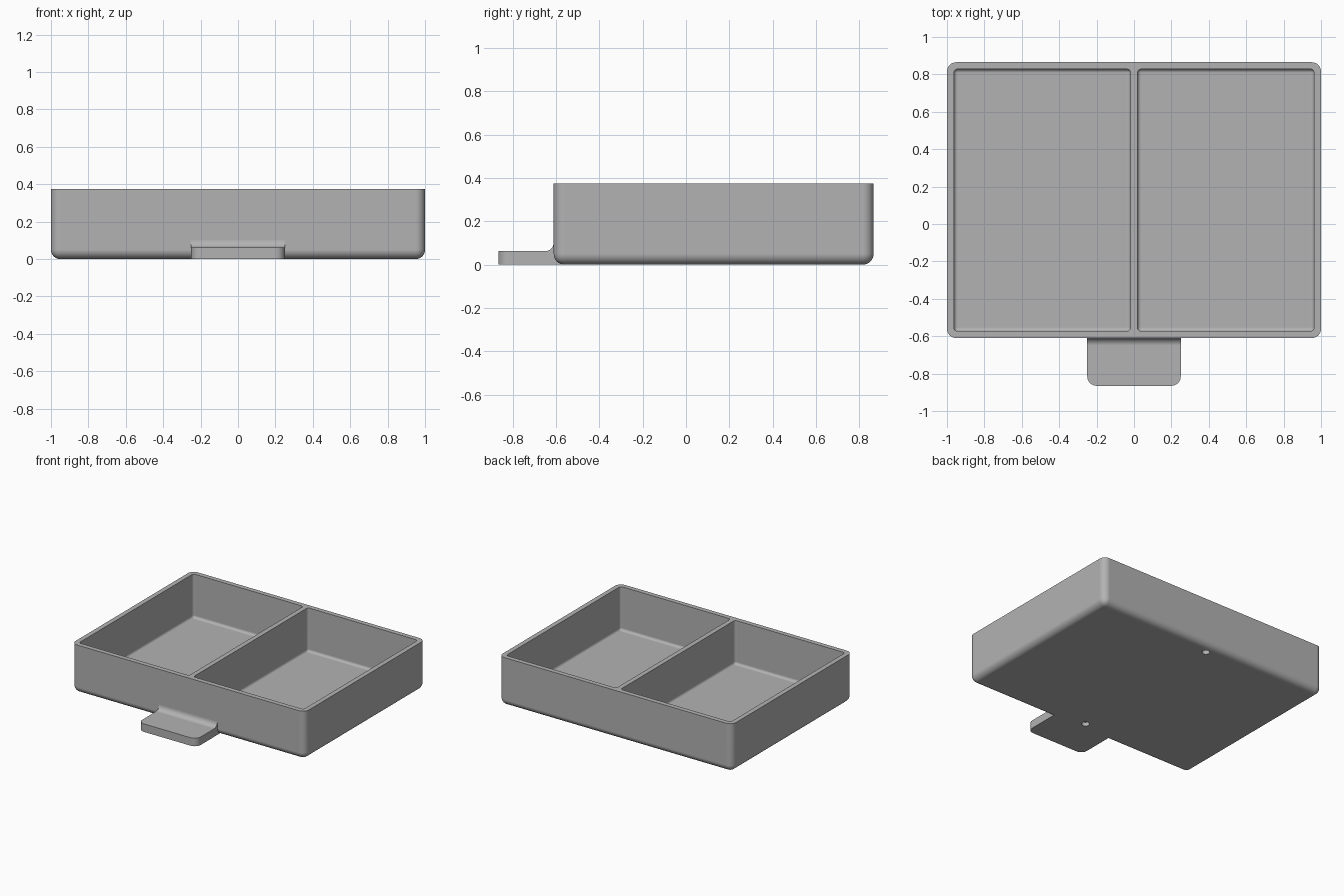
import bpy
import bmesh
from math import pi, sin, cos, radians
from mathutils import Matrix, Vector

if "Cube" in bpy.data.objects:
    bpy.data.objects.remove(bpy.data.objects["Cube"])

# Overall sizes
FRONT, BACK, HEIGHT = -0.61, 0.865, 0.375
WALL, ROUND = 0.037, 0.05
TAB_TOP, TAB_HALF = 0.062, 0.25

grey = bpy.data.materials.new("plain_grey")
grey.use_nodes = True
colour = (0.45, 0.45, 0.45, 1)
grey.diffuse_color = colour
grey.node_tree.nodes["Principled BSDF"].inputs["Base Color"].default_value = colour


def add_object(name, bm):
    bmesh.ops.recalc_face_normals(bm, faces=bm.faces)
    mesh = bpy.data.meshes.new(name)
    bm.to_mesh(mesh)
    bm.free()
    mesh.materials.append(grey)
    obj = bpy.data.objects.new(name, mesh)
    bpy.context.collection.objects.link(obj)
    return obj


def rounded_block(name, low, high, radius):
    """Block with rounded uprights and bottom edges, sharp at the top."""
    low, high = Vector(low), Vector(high)
    bm = bmesh.new()
    bmesh.ops.create_cube(bm, size=1)
    for v in bm.verts:
        v.co = (low + high) / 2 + v.co * (high - low)
    edges = [e for e in bm.edges if min(v.co.z for v in e.verts) < high.z - 0.01]
    bmesh.ops.bevel(bm, geom=edges, offset=radius, segments=8, profile=0.5,
                    affect='EDGES', clamp_overlap=True)
    return add_object(name, bm)


def cut(obj, cutter):
    mod = obj.modifiers.new("cut", 'BOOLEAN')
    mod.operation, mod.solver, mod.object = 'DIFFERENCE', 'EXACT', cutter
    bpy.context.view_layer.objects.active = obj
    bpy.ops.object.modifier_apply(modifier=mod.name)
    bpy.data.objects.remove(cutter)


def smooth(obj):
    bpy.ops.object.select_all(action='DESELECT')
    obj.select_set(True)
    bpy.context.view_layer.objects.active = obj
    bpy.ops.object.shade_smooth_by_angle(angle=radians(35))
    obj.modifiers.new("even_shading", 'WEIGHTED_NORMAL').keep_sharp = True


# Tray body with two compartments
tray = rounded_block("tray", (-1, FRONT, 0), (1, BACK, HEIGHT), ROUND)
for side in (-1, 1):
    inner, outer = side * WALL / 2, side * (1 - WALL)
    cut(tray, rounded_block("compartment_cutter",
                            (min(inner, outer), FRONT + WALL, WALL),
                            (max(inner, outer), BACK - WALL, HEIGHT + 0.2), 0.02))

# Shallow round sockets in the underside
for y in (-0.53, 0.785):
    bm = bmesh.new()
    bmesh.ops.create_cone(bm, cap_ends=True, segments=32, radius1=0.028, radius2=0.028,
                          depth=0.06, matrix=Matrix.Translation((0, y, 0)))
    cut(tray, add_object("socket_cutter", bm))
smooth(tray)

# Pull tab: side profile with a concave fillet against the tray front
fillet = 0.04
profile = [(-0.865, 0), (FRONT + ROUND, 0), (FRONT + 0.02, 0.03),
           (FRONT + 0.02, TAB_TOP + fillet)]
for i in range(9):
    a = i / 8 * pi / 2
    profile.append((FRONT - fillet + fillet * cos(a), TAB_TOP + fillet - fillet * sin(a)))
profile.append((-0.865, TAB_TOP))

bm = bmesh.new()
face = bm.faces.new([bm.verts.new((-TAB_HALF, y, z)) for y, z in profile])
extruded = bmesh.ops.extrude_face_region(bm, geom=[face])["geom"]
bmesh.ops.translate(bm, vec=(2 * TAB_HALF, 0, 0),
                    verts=[g for g in extruded if isinstance(g, bmesh.types.BMVert)])
uprights = [e for e in bm.edges if all(v.co.y < -0.86 for v in e.verts)
            and abs(e.verts[0].co.z - e.verts[1].co.z) > 0.01]
bmesh.ops.bevel(bm, geom=uprights, offset=ROUND, segments=8, profile=0.5, affect='EDGES')
smooth(add_object("pull_tab", bm))
